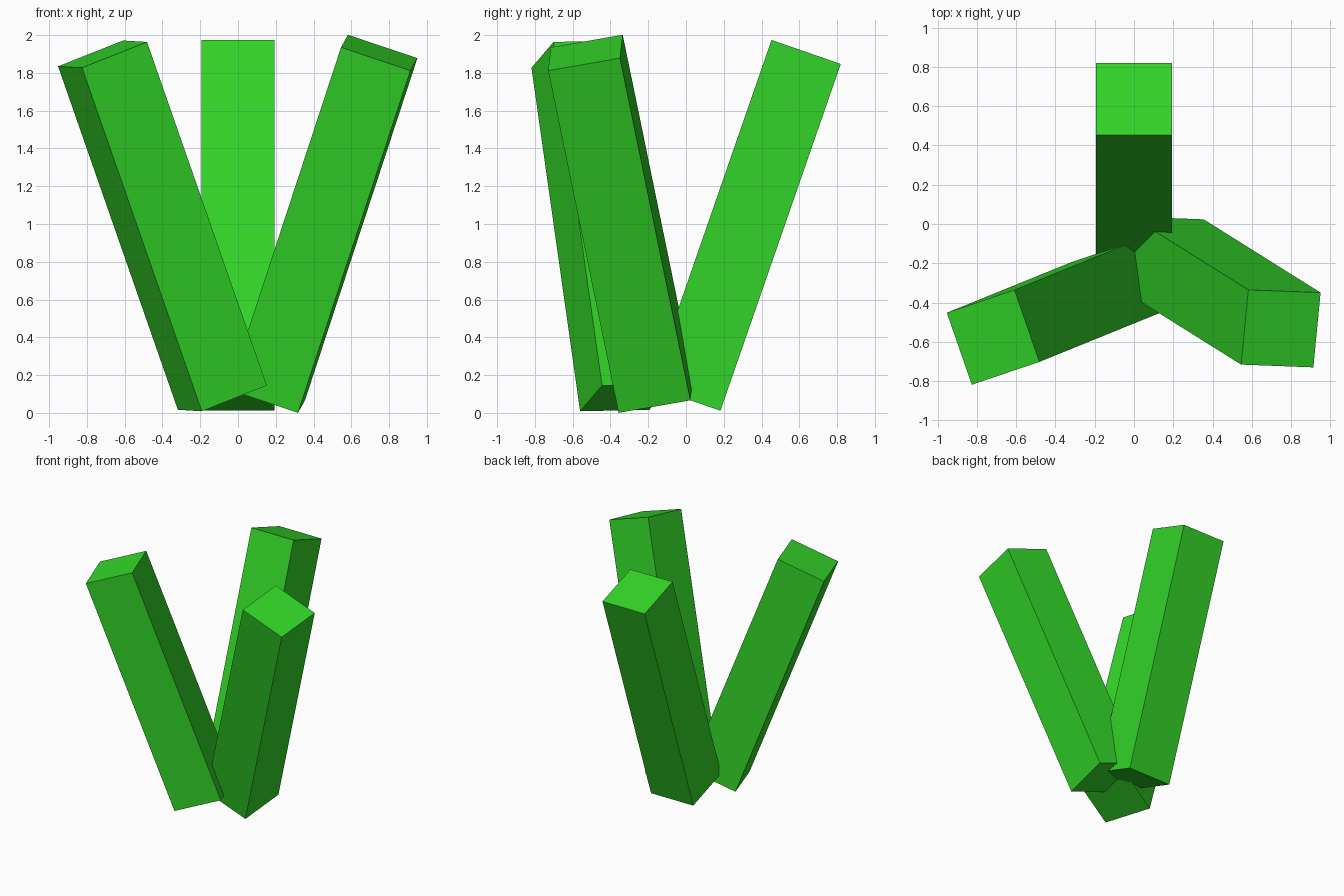
import bpy
import bmesh
from mathutils import Vector, Matrix

if "Cube" in bpy.data.objects:
    bpy.data.objects.remove(bpy.data.objects["Cube"])

WIDTH, LENGTH = 0.388, 1.943

green = bpy.data.materials.new("leaf green")
green.diffuse_color = (0.032, 0.658, 0.021, 1.0)
green.use_nodes = True
green.node_tree.nodes["Principled BSDF"].inputs["Base Color"].default_value = green.diffuse_color


def leaning_post(name, centre, axis, side):
    """Square post along axis, with one cross-section edge along side."""
    z = Vector(axis).normalized()
    x = Vector(side)
    x = (x - x.dot(z) * z).normalized()
    y = z.cross(x)
    rot = Matrix((x, y, z)).transposed().to_4x4()
    size = Matrix.Diagonal((WIDTH, WIDTH, LENGTH, 1.0))
    bm = bmesh.new()
    bmesh.ops.create_cube(bm, size=1.0, matrix=Matrix.Translation(centre) @ rot @ size)
    mesh = bpy.data.meshes.new(name)
    bm.to_mesh(mesh)
    bm.free()
    mesh.materials.append(green)
    obj = bpy.data.objects.new(name, mesh)
    bpy.context.collection.objects.link(obj)
    return obj


# Three posts crossing at the foot and splaying outwards
leaning_post("back_post", (0, 0.3175, 0.993), (0, 0.635, 1.83), (1, 0, 0))
leaning_post("left_post", (-0.40, -0.448, 0.990), (-0.633, -0.257, 1.815), (0.125, -0.36, -0.008))
leaning_post("right_post", (0.45, -0.346, 1.001), (0.594, -0.372, 1.808), (0.37, -0.015, -0.12))
